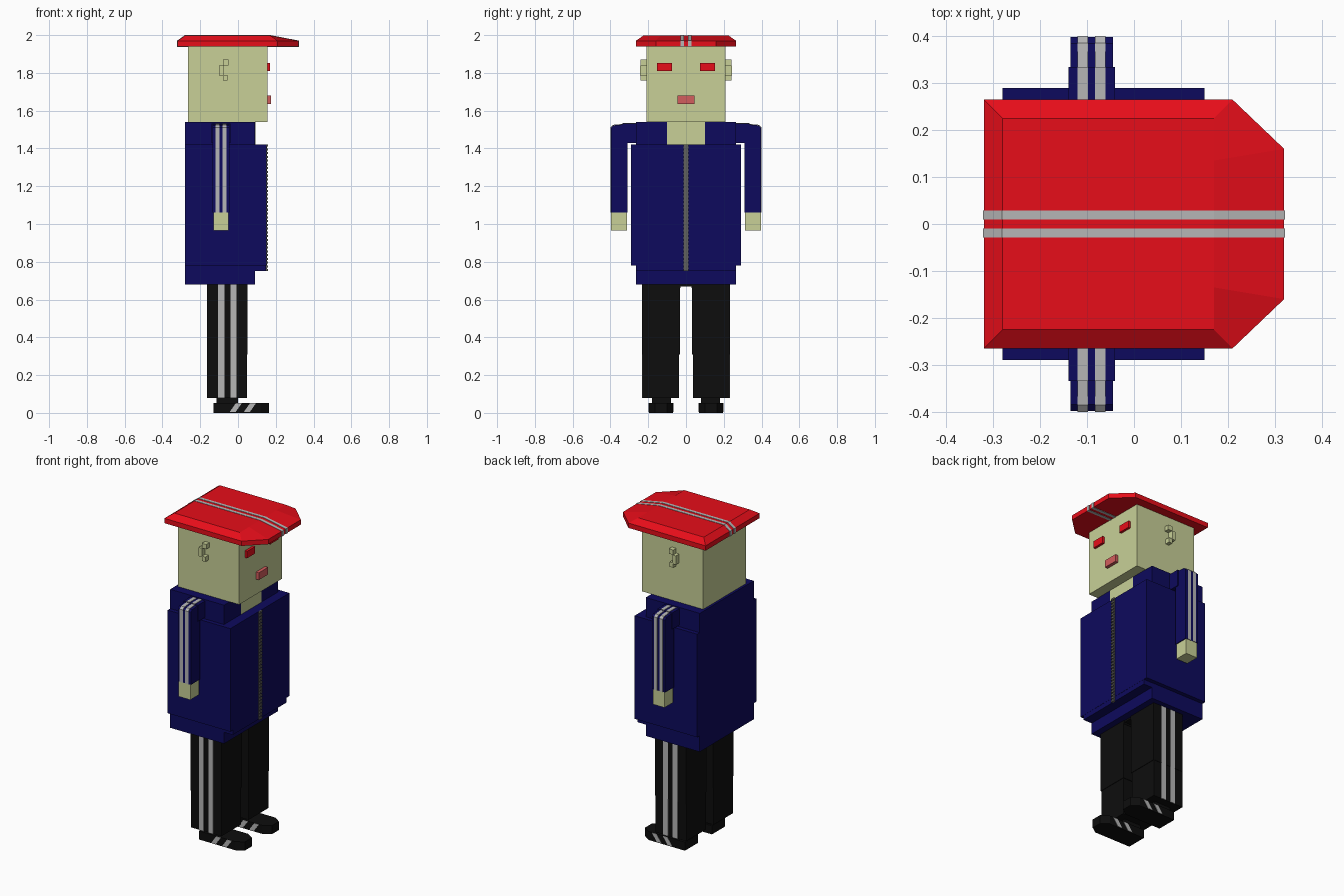
import bpy, bmesh

if "Cube" in bpy.data.objects:
    bpy.data.objects.remove(bpy.data.objects["Cube"])


def material(name, r, g, b):
    m = bpy.data.materials.new(name)
    m.diffuse_color = (r, g, b, 1)
    m.use_nodes = True
    m.node_tree.nodes["Principled BSDF"].inputs["Base Color"].default_value = m.diffuse_color
    return m


RED = material("red", 0.80, 0.004, 0.010)
SKIN = material("skin", 0.58, 0.63, 0.31)
NAVY = material("navy", 0.004, 0.003, 0.11)
BLACK = material("black", 0.004, 0.004, 0.004)
LIGHT = material("stripe_grey", 0.47, 0.47, 0.47)
LIPS = material("lips", 0.65, 0.11, 0.11)
METAL = material("zip_metal", 0.12, 0.12, 0.11)


def loft(name, rings, mat):
    """Closed solid through rings of equal point count."""
    bm = bmesh.new()
    vs = [[bm.verts.new(p) for p in ring] for ring in rings]
    n = len(vs[0])
    for a, b in zip(vs, vs[1:]):
        for i in range(n):
            j = (i + 1) % n
            bm.faces.new((a[i], a[j], b[j], b[i]))
    bm.faces.new(vs[0][::-1])
    bm.faces.new(vs[-1])
    bmesh.ops.recalc_face_normals(bm, faces=bm.faces)
    me = bpy.data.meshes.new(name)
    bm.to_mesh(me)
    bm.free()
    me.materials.append(mat)
    ob = bpy.data.objects.new(name, me)
    bpy.context.collection.objects.link(ob)
    return ob


def box(name, x, y, z, mat):
    pts = [(x[0], y[0]), (x[1], y[0]), (x[1], y[1]), (x[0], y[1])]
    return loft(name, [[(a, b, h) for a, b in pts] for h in z], mat)


def prism_x(name, pts, x, mat):
    return loft(name, [[(h, a, b) for a, b in pts] for h in x], mat)


def prism_y(name, pts, y, mat):
    return loft(name, [[(a, h, b) for a, b in pts] for h in y], mat)


# Head, neck and mouth
box("head", (-0.265, 0.155), (-0.21, 0.21), (1.54, 1.945), SKIN)
box("neck", (-0.20, 0.092), (-0.10, 0.10), (1.42, 1.545), SKIN)
box("mouth", (0.15, 0.175), (-0.045, 0.045), (1.635, 1.68), LIPS)

# Cap: rim, sloping top and chamfered peak
rim = [(-.32, -.265), (.21, -.265), (.32, -.16), (.32, .16), (.21, .265), (-.32, .265)]
top = [(-.28, -.225), (.17, -.225), (.17, -.135), (.17, .135), (.17, .225), (-.28, .225)]
loft("cap", [[(x, y, z) for x, y in ring]
             for ring, z in ((rim, 1.94), (rim, 1.97), (top, 1.998))], RED)

# Jacket
box("jacket_body", (-0.28, 0.15), (-0.29, 0.29), (0.78, 1.42), NAVY)
box("jacket_front_hem", (-0.279, 0.149), (-0.264, 0.264), (0.75, 0.79), NAVY)
box("jacket_shoulders", (-0.28, 0.09), (-0.265, 0.265), (1.41, 1.54), NAVY)
box("jacket_hem", (-0.28, 0.09), (-0.265, 0.265), (0.68, 0.785), NAVY)

# Zip with a row of teeth
box("zip_strip", (0.145, 0.153), (-0.012, 0.012), (0.75, 1.42), METAL)
tooth = box("zip_teeth", (0.15, 0.159), (-0.013, 0.013), (0.75, 0.761), METAL)
arr = tooth.modifiers.new("row", "ARRAY")
arr.count = 34
arr.use_relative_offset = False
arr.use_constant_offset = True
arr.constant_offset_displace = (0, 0, 0.02)

# Hips joining the legs
box("hips", (-0.16, 0.045), (-0.22, 0.22), (0.67, 0.70), BLACK)

for s, side in ((1, "left"), (-1, "right")):
    def yy(a, b):
        return sorted((s * a, s * b))

    # Cap stripe wrapped around the whole profile
    prism_y(f"cap_stripe_{side}",
            [(-.322, 1.938), (.322, 1.938), (.322, 1.971), (.171, 2.0),
             (-.281, 2.0), (-.322, 1.971)], yy(0.010, 0.029), LIGHT)

    # Eye and C-shaped ear
    box(f"eye_{side}", (0.15, 0.17), yy(0.074, 0.153), (1.81, 1.853), RED)
    box(f"ear_top_{side}", (-0.08, -0.05), yy(0.20, 0.24), (1.84, 1.87), SKIN)
    box(f"ear_middle_{side}", (-0.10, -0.078), yy(0.20, 0.243), (1.785, 1.84), SKIN)
    box(f"ear_bottom_{side}", (-0.08, -0.056), yy(0.20, 0.24), (1.76, 1.79), SKIN)

    # Arm and hand
    box(f"arm_shoulder_{side}", (-0.14, -0.04), yy(0.25, 0.335), (1.43, 1.532), NAVY)
    sleeve = [(.31, 1.06), (.398, 1.06), (.398, 1.51), (.385, 1.522), (.32, 1.528), (.31, 1.44)]
    prism_x(f"sleeve_{side}", [(s * y, z) for y, z in sleeve], (-0.135, -0.045), NAVY)
    box(f"hand_{side}", (-0.13, -0.05), yy(0.312, 0.397), (0.965, 1.065), SKIN)
    band = [(.34, 1.06), (.401, 1.06), (.401, 1.512), (.386, 1.525), (.335, 1.53),
            (.335, 1.535), (.26, 1.535), (.26, 1.50), (.34, 1.50)]
    for i, x in enumerate((-0.120, -0.083)):
        prism_x(f"sleeve_stripe_{side}_{i}", [(s * y, z) for y, z in band],
                (x, x + 0.022), LIGHT)

    # Leg with two outer stripes
    box(f"upper_leg_{side}", (-0.163, 0.05), yy(0.033, 0.232), (0.31, 0.67), BLACK)
    box(f"upper_leg_top_{side}", (-0.163, 0.05), yy(0.03, 0.232), (0.66, 0.69), BLACK)
    box(f"lower_leg_{side}", (-0.163, 0.047), yy(0.037, 0.23), (0.08, 0.32), BLACK)
    for i, x in enumerate((-0.105, -0.04)):
        box(f"leg_stripe_{side}_{i}", (x, x + 0.033), yy(0.22, 0.234), (0.08, 0.685), LIGHT)

    # Ankle and shoe with slanted stripes
    box(f"ankle_{side}", (-0.115, 0.0), yy(0.08, 0.18), (0.04, 0.09), BLACK)
    sole = [(-.13, .069), (.12, .069), (.165, .1), (.165, .165), (.12, .196), (-.13, .196)]
    loft(f"shoe_{side}", [[(x, s * y, z) for x, y in sole] for z in (0, 0.053)], BLACK)
    for i, x in enumerate((-0.045, 0.03)):
        prism_y(f"shoe_stripe_{side}_{i}",
                [(x, 0.004), (x + 0.032, 0.004), (x + 0.066, 0.052), (x + 0.034, 0.052)],
                yy(0.067, 0.198), LIGHT)
